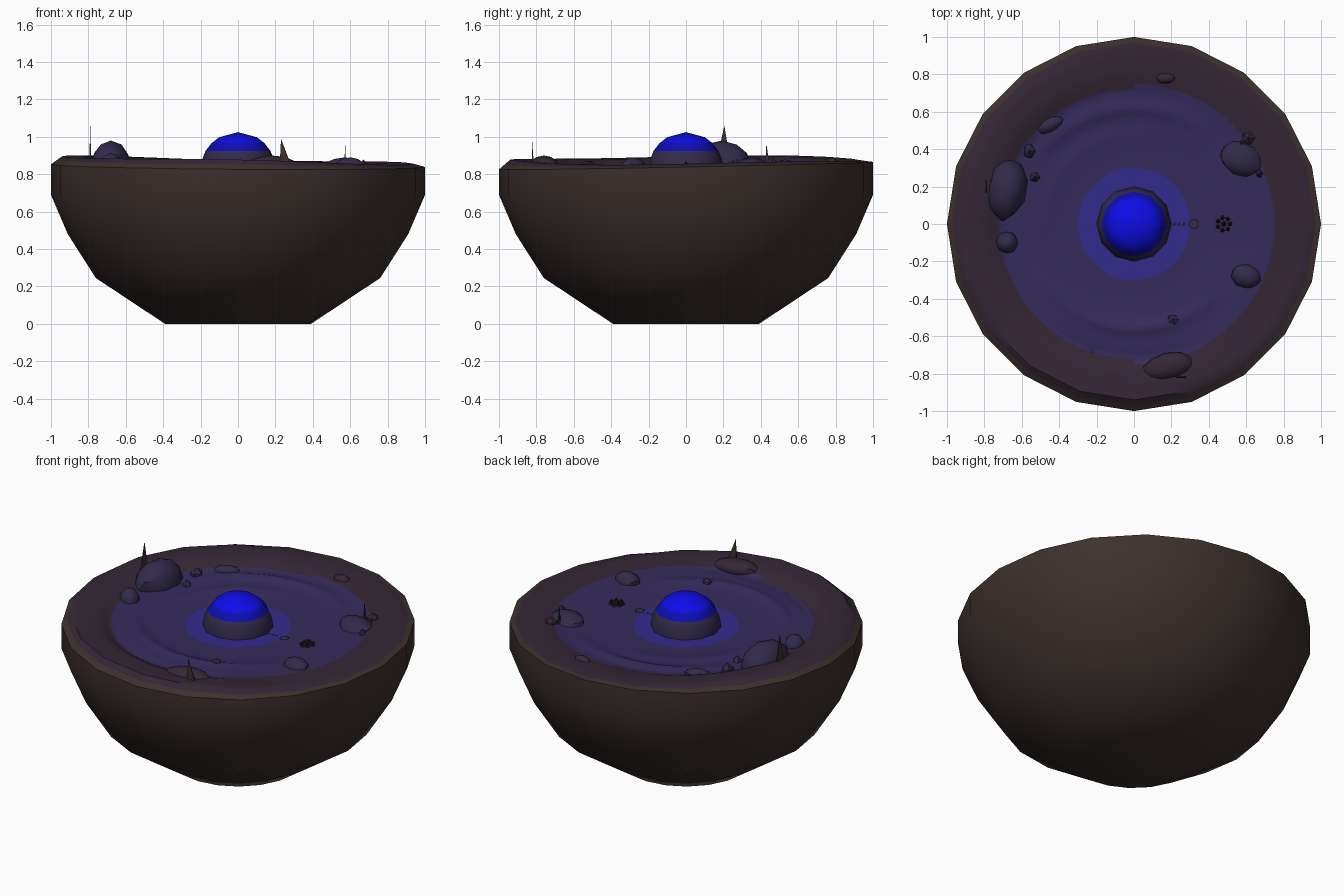
import bpy, bmesh, math, random
from mathutils import Vector

if "Cube" in bpy.data.objects:
    bpy.data.objects.remove(bpy.data.objects["Cube"])

random.seed(4)
TAU = 2 * math.pi


def mat(name, c):
    m = bpy.data.materials.new(name)
    m.diffuse_color = (*c, 1)
    m.use_nodes = True
    m.node_tree.nodes["Principled BSDF"].inputs["Base Color"].default_value = m.diffuse_color
    return m


BROWN = mat("dark brown", (.046, .030, .026))
OUTER = mat("plum brown", (.034, .020, .036))
MID = mat("dusky purple", (.036, .024, .105))
GLOW = mat("indigo glow", (.034, .024, .26))
BLUE = mat("bright blue", (.004, .004, .82))
BAND = mat("deep blue", (.004, .004, .46))
STONE = mat("violet stone", (.032, .024, .068))
DARK = mat("near black brown", (.014, .009, .010))


def make(name, verts, faces, mats, smooth=None):
    me = bpy.data.meshes.new(name)
    me.from_pydata(verts, [], faces)
    for m in mats:
        me.materials.append(m)
    ob = bpy.data.objects.new(name, me)
    bpy.context.collection.objects.link(ob)
    bm = bmesh.new()
    bm.from_mesh(me)
    bmesh.ops.recalc_face_normals(bm, faces=bm.faces)
    bm.to_mesh(me)
    bm.free()
    if smooth:
        bpy.ops.object.select_all(action='DESELECT')
        bpy.context.view_layer.objects.active = ob
        ob.select_set(True)
        bpy.ops.object.shade_smooth_by_angle(angle=math.radians(smooth))
    return ob


def ring_faces(rows, n):
    return [(a * n + i, a * n + (i + 1) % n, (a + 1) * n + (i + 1) % n, (a + 1) * n + i)
            for a in range(rows - 1) for i in range(n)]


# heights of the uneven ground
def rim_z(t):
    return .846 - .0075 * math.cos(t) + .02 * math.sin(t)


def lip_z(t):
    return .876 - .02 * math.cos(t) + .004 * math.sin(t) + .006 * math.sin(3 * t)


def lerp_table(r, pts):
    for (a, za), (b, zb) in zip(pts, pts[1:]):
        if r <= b:
            return za + (zb - za) * (r - a) / (b - a)
    return pts[-1][1]


# curved terraces: radius, start angle, end angle, height
RIDGES = [(.72, 200, 305, -.02), (.56, 205, 325, .018),
          (.62, 50, 150, .018), (.47, 80, 190, .010)]


def ground(r, t):
    z = lerp_table(r, [(0, .822), (.4, .828), (.7, .845), (.8, lip_z(t) - .006),
                       (.94, lip_z(t)), (1, rim_z(t))])
    d = math.degrees(t) % 360
    for rr, a, b, h in RIDGES:
        if a < d < b:
            w = math.sin(math.pi * (d - a) / (b - a)) ** .6
            z += h * w * math.exp(-((r - rr - .02 * (1 - w)) / .035) ** 2)
    return z


# bowl-shaped base, twenty sides
prof = [(.39, 0), (.76, .245), (.91, .48), (1, .69), (1, None)]
verts = [(r * math.cos(TAU * i / 20), r * math.sin(TAU * i / 20),
          rim_z(TAU * i / 20) if z is None else z) for r, z in prof for i in range(20)]
make("bowl_base", verts, ring_faces(5, 20) + [tuple(range(20))], [BROWN], 50)

# ground inside the bowl, coloured by radius
radii = [.05, .15, .22, .30, .36, .42, .46, .49, .52, .54, .56, .58, .60, .63, .66, .69,
         .72, .75, .78, .82, .88, .94, .97, 1.0]
N = 80
verts = []
for r in radii:
    for i in range(N):
        k, f = divmod(i, 4)
        p = [Vector((math.cos(TAU * j / 20), math.sin(TAU * j / 20))) for j in (k, k + 1)]
        q = p[0].lerp(p[1], f / 4)
        if r < .9:
            q.normalize()
        t = TAU * i / N
        z = ground(r, t)
        if r == 1:
            z = rim_z(TAU * k / 20) * (1 - f / 4) + rim_z(TAU * (k + 1) / 20) * f / 4
        verts.append((q.x * r, q.y * r, z))
ob = make("ground", verts, ring_faces(len(radii), N) + [tuple(range(N))],
          [GLOW, MID, OUTER, BROWN], 40)
bm = bmesh.new()
bm.from_mesh(ob.data)
if sum(f.normal.z for f in bm.faces) < 0:
    bmesh.ops.reverse_faces(bm, faces=bm.faces)
bm.to_mesh(ob.data)
bm.free()
for p in ob.data.polygons:
    r = p.center.xy.length
    edge = .75 if p.center.x > 0 else .71
    p.material_index = 0 if r < .3 else 1 if r < edge else 2 if r < .965 else 3

# central dome in three colour bands
n = 12
rows = [(.2 * math.cos(math.radians(a)), .825 + .2 * math.sin(math.radians(a)))
        for a in (-10, 0, 15, 30, 45, 60)]
verts = [(r * math.cos(TAU * i / n), r * math.sin(TAU * i / n), z)
         for r, z in rows for i in range(n)] + [(0, 0, 1.025)]
top = 5 * n
dome = make("glowing_dome", verts, ring_faces(6, n) +
            [(top + i, top + (i + 1) % n, 6 * n) for i in range(n)], [STONE, BAND, BLUE], 40)
for p in dome.data.polygons:
    p.material_index = 0 if p.center.z < .92 else 1 if p.center.z < .966 else 2


# boulders: lumpy half-buried icospheres
def rock(name, x, y, rx, ry, top, m, turn=0, jitter=.12):
    bm = bmesh.new()
    bmesh.ops.create_icosphere(bm, subdivisions=2 if rx > .05 else 1, radius=1)
    base = ground(math.hypot(x, y), math.atan2(y, x)) - .01
    c, s = math.cos(math.radians(turn)), math.sin(math.radians(turn))
    for v in bm.verts:
        k = 1 + random.uniform(-jitter, jitter) * .6
        a, b = v.co.x * rx * k, v.co.y * ry * k
        v.co = (x + a * c - b * s, y + a * s + b * c, base + v.co.z * (top - base))
    me = bpy.data.meshes.new(name)
    bm.to_mesh(me)
    bm.free()
    me.materials.append(m)
    o = bpy.data.objects.new(name, me)
    bpy.context.collection.objects.link(o)
    bpy.context.view_layer.objects.active = o
    bpy.ops.object.select_all(action='DESELECT')
    o.select_set(True)
    bpy.ops.object.shade_smooth_by_angle(angle=math.radians(35))


for i, a in enumerate([
        (-.68, .19, .105, .17, .98, STONE, -8), (-.53, .25, .03, .03, .875, STONE),
        (-.56, .39, .035, .045, .89, STONE), (-.45, .53, .08, .04, .88, STONE, 25),
        (-.68, -.10, .06, .06, .915, STONE), (.57, .35, .12, .09, .89, STONE, -25),
        (.61, .46, .04, .04, .89, OUTER), (.67, .27, .02, .025, .88, STONE),
        (.60, -.28, .085, .065, .89, STONE, -10), (.21, -.51, .035, .03, .87, STONE),
        (.18, -.76, .14, .07, .90, OUTER, 12), (.17, .78, .055, .03, .89, OUTER)]):
    rock(f"rock_{i + 1}", *a)


# thin pointed shards
def shard(name, base, along, tip):
    b, w = Vector(base), Vector(along)
    side = Vector((-w.y, w.x, 0)).normalized() * .005
    make(name, [b - w - side, b + w - side, b + w + side, b - w + side, Vector(tip)],
         [(0, 1, 2, 3), (0, 1, 4), (1, 2, 4), (2, 3, 4), (3, 0, 4)], [BROWN])


shard("shard_left", (-.79, .20, .88), (0, .035, 0), (-.79, .205, 1.06))
shard("shard_front", (.253, -.82, .85), (.03, 0, 0), (.23, -.82, .99))
shard("shard_right", (.573, .435, .84), (0, .012, 0), (.573, .43, .965))

# little clump of round buds
for i in range(7):
    t = TAU * i / 7
    rr = .034
    rock(f"bud_{i + 1}", .48 + rr * math.cos(t), rr * math.sin(t), .014, .014, .853, DARK)
rock("bud_middle", .48, 0, .016, .016, .872, DARK)

# faint ring and marks on the floor beside the dome
verts = [(.32 + r * math.cos(TAU * i / 12), r * math.sin(TAU * i / 12), .832)
         for r in (.022, .028) for i in range(12)]
make("floor_ring", verts, ring_faces(2, 12), [DARK])
for i, x in enumerate((.215, .24, .265)):
    make(f"floor_mark_{i + 1}", [(x - .008, -.008, .831), (x + .004, -.012, .831),
         (x + .008, .008, .831), (x + .002, .012, .831)], [(0, 1, 2, 3)], [DARK])
